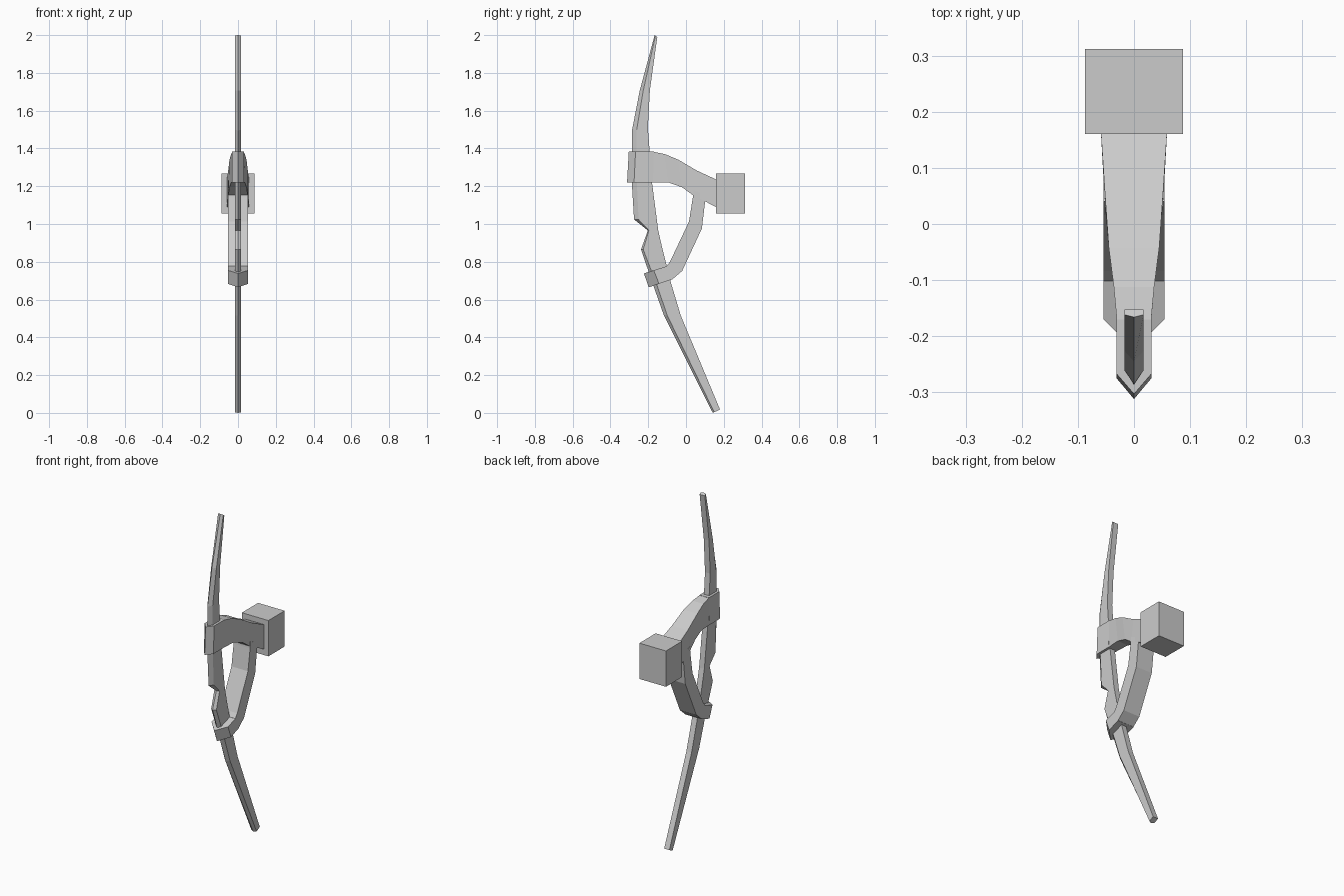
import bpy, bmesh
from mathutils import Vector


def loft(name, stations):
    """Skin stations (front yz, back yz, half width, nose fraction).
    A nose fraction above zero gives a pointed five-sided section, else a box."""
    bm = bmesh.new()
    rings = []
    for front, back, w, nose in stations:
        f, b = Vector((0, *front)), Vector((0, *back))
        side = Vector((w, 0, 0))
        s = f.lerp(b, nose)
        pts = [b - side, b + side, s + side] + ([f] if nose else []) + [s - side]
        rings.append([bm.verts.new(p) for p in pts])
    n = len(rings[0])
    for r0, r1 in zip(rings, rings[1:]):
        for i in range(n):
            j = (i + 1) % n
            bm.faces.new((r0[i], r0[j], r1[j], r1[i]))
    bm.faces.new(rings[0])
    bm.faces.new(rings[-1])
    bmesh.ops.recalc_face_normals(bm, faces=bm.faces)
    mesh = bpy.data.meshes.new(name)
    bm.to_mesh(mesh)
    bm.free()
    ob = bpy.data.objects.new(name, mesh)
    bpy.context.collection.objects.link(ob)
    return ob


# Long curved blade, tip to tip, with the notch in its front edge
W = 0.017
loft("blade", [
    ((-0.166, 2.0), (-0.152, 1.99), W, 0.3),
    ((-0.245, 1.706), (-0.191, 1.71), W, 0.35),
    ((-0.286, 1.495), (-0.202, 1.51), W, 0.3),
    ((-0.288, 1.24), (-0.180, 1.22), W, 0.25),
    ((-0.275, 1.024), (-0.154, 1.02), W, 0.2),
    ((-0.202, 0.966), (-0.147, 0.966), W, 0.1),
    ((-0.238, 0.865), (-0.124, 0.865), W, 0.1),
    ((-0.175, 0.68), (-0.080, 0.69), W, 0.2),
    ((-0.117, 0.516), (-0.028, 0.516), W, 0.2),
    ((0.142, 0.0), (0.180, 0.018), W, 0.2),
])

# Pointed collars that clamp the blade
loft("upper_collar", [
    ((-0.303, 1.383), (-0.170, 1.383), 0.031, 0.27),
    ((-0.312, 1.22), (-0.175, 1.22), 0.031, 0.27),
])
loft("lower_collar", [
    ((-0.223, 0.738), (-0.098, 0.778), 0.054, 0.42),
    ((-0.197, 0.665), (-0.068, 0.709), 0.054, 0.42),
])

# Arm from the upper collar back to the block, widening as it goes
loft("upper_arm", [
    ((-0.178, 1.383), (-0.180, 1.22), 0.030, 0),
    ((-0.112, 1.370), (-0.093, 1.22), 0.036, 0),
    ((-0.042, 1.341), (-0.022, 1.195), 0.045, 0),
    ((0.057, 1.283), (0.038, 1.152), 0.052, 0),
    ((0.165, 1.233), (0.165, 1.087), 0.059, 0),
])

# Bowed strut from the arm down to the lower collar
loft("lower_strut", [
    ((0.040, 1.18), (0.105, 1.15), 0.054, 0),
    ((0.036, 1.14), (0.100, 1.11), 0.054, 0),
    ((0.016, 1.013), (0.084, 0.976), 0.054, 0),
    ((-0.084, 0.802), (-0.020, 0.752), 0.054, 0),
    ((-0.102, 0.777), (-0.070, 0.709), 0.054, 0),
])

# Mounting block at the back
bpy.ops.mesh.primitive_cube_add(size=1, location=(0, 0.236, 1.161))
block = bpy.context.object
block.name = "mounting_block"
block.scale = (0.174, 0.152, 0.212)
